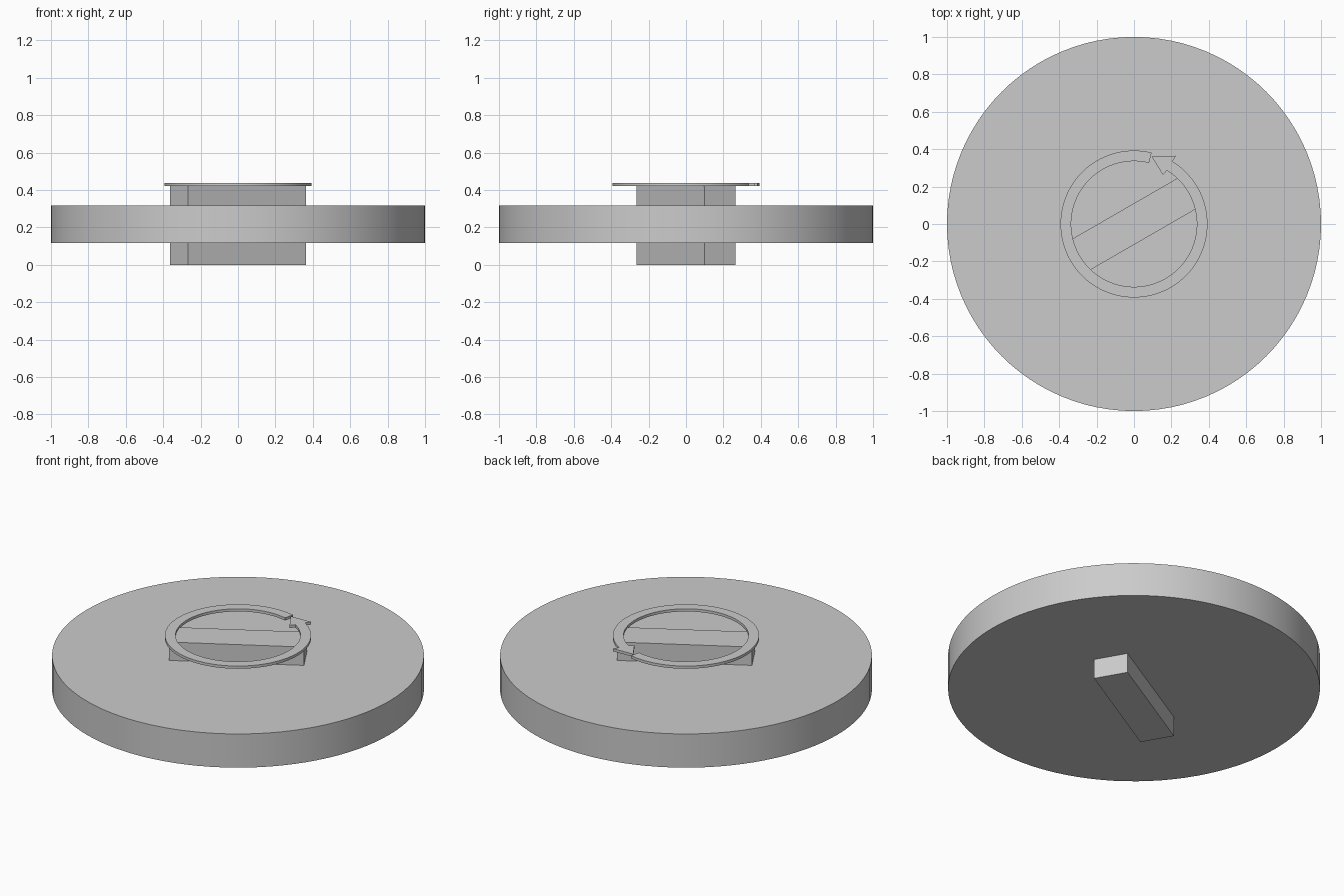
import bpy, bmesh, math
from mathutils import Matrix

if "Cube" in bpy.data.objects:
    bpy.data.objects.remove(bpy.data.objects["Cube"])

grey = bpy.data.materials.new("light_grey")
grey.diffuse_color = (0.6, 0.6, 0.6, 1)
grey.use_nodes = True
grey.node_tree.nodes["Principled BSDF"].inputs["Base Color"].default_value = grey.diffuse_color


def finish(name, bm, smooth=True):
    bmesh.ops.recalc_face_normals(bm, faces=bm.faces)
    mesh = bpy.data.meshes.new(name)
    bm.to_mesh(mesh)
    bm.free()
    mesh.materials.append(grey)
    obj = bpy.data.objects.new(name, mesh)
    bpy.context.collection.objects.link(obj)
    if smooth:
        bpy.ops.object.select_all(action='DESELECT')
        bpy.context.view_layer.objects.active = obj
        obj.select_set(True)
        bpy.ops.object.shade_smooth_by_angle(angle=math.radians(30))
    return obj


def polar(r, degrees, z):
    a = math.radians(degrees)
    return (r * math.cos(a), r * math.sin(a), z)


def extrude_up(bm, height):
    res = bmesh.ops.extrude_face_region(bm, geom=bm.faces[:])
    verts = [v for v in res["geom"] if isinstance(v, bmesh.types.BMVert)]
    bmesh.ops.translate(bm, verts=verts, vec=(0, 0, height))


# Wide round plate
bm = bmesh.new()
bmesh.ops.create_cone(bm, cap_ends=True, segments=96, radius1=1, radius2=1, depth=0.2,
                      matrix=Matrix.Translation((0, 0, 0.217)))
finish("round_plate", bm)

# Turning bar passing through the plate, turned 30 degrees
bm = bmesh.new()
bmesh.ops.create_cube(bm, size=1, matrix=Matrix.Translation((0, 0, 0.213))
                      @ Matrix.Rotation(math.radians(30), 4, 'Z')
                      @ Matrix.Diagonal((0.73, 0.192, 0.426, 1)))
finish("turning_bar", bm, smooth=False)

# Circular arrow lying on the bar: band plus head, then thickened
bm = bmesh.new()
Z, STEPS, START, END = 0.421, 84, 76.2, 418.5
rows = []
for i in range(STEPS + 1):
    a = START + (END - START) * i / STEPS
    rows.append((bm.verts.new(polar(0.336, a, Z)), bm.verts.new(polar(0.393, a, Z))))
for (a0, b0), (a1, b1) in zip(rows, rows[1:]):
    bm.faces.new((a0, b0, b1, a1))
inner, outer = rows[-1]
head = [bm.verts.new((x, y, Z)) for x, y in ((0.225, 0.365), (0.095, 0.36), (0.155, 0.262))]
bm.faces.new((inner, outer, *head))
extrude_up(bm, 0.016)
finish("circular_arrow", bm)
